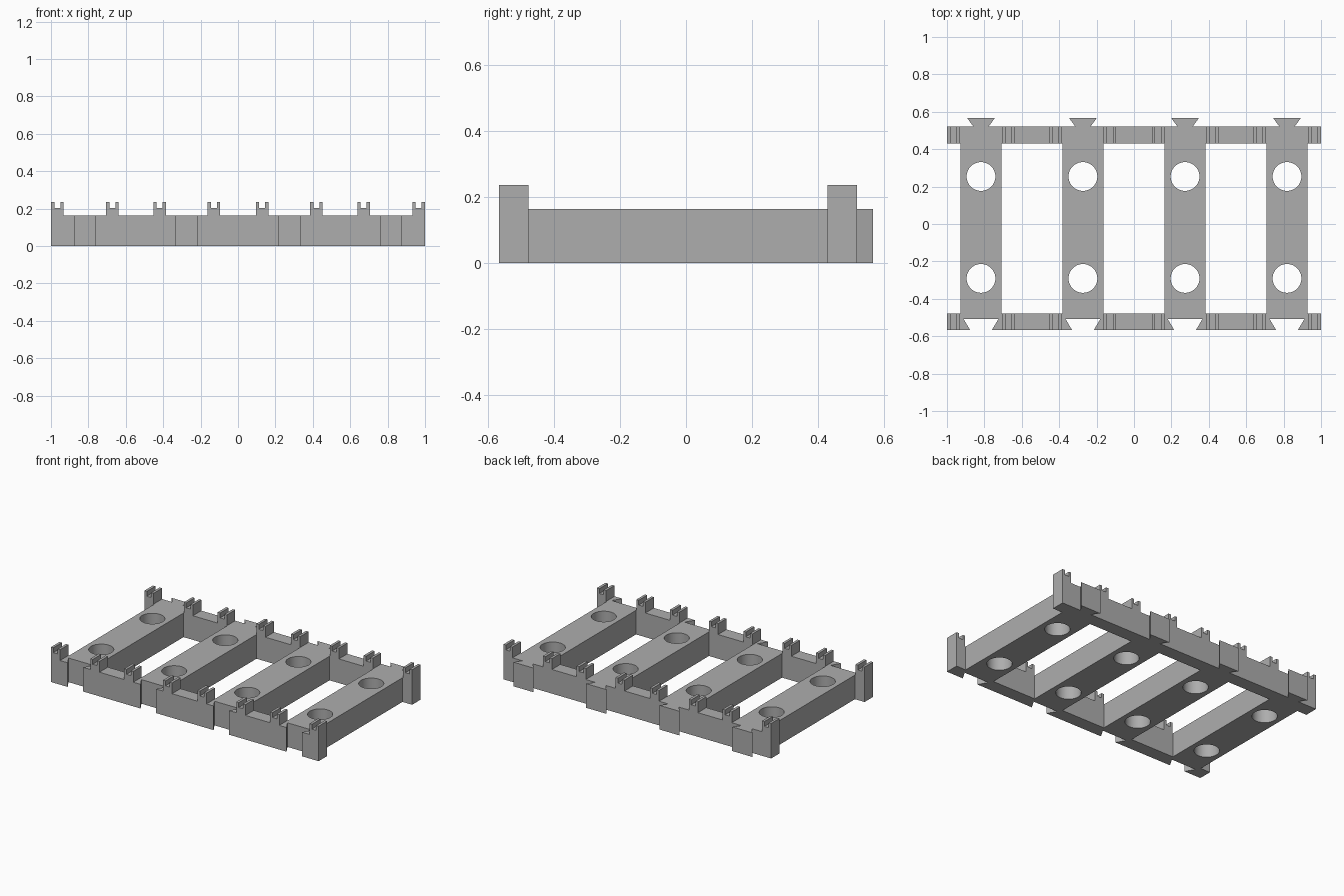
import bpy, bmesh, math

cube = bpy.data.objects.get("Cube")
if cube:
    bpy.data.objects.remove(cube, do_unlink=True)

grey = bpy.data.materials.new("plain grey")
grey.use_nodes = True
colour = (0.42, 0.42, 0.42, 1)
grey.diffuse_color = colour
grey.node_tree.nodes["Principled BSDF"].inputs["Base Color"].default_value = colour

DECK, POST, NOTCH = 0.163, 0.236, 0.203
POST_W, PRONG = 0.068, 0.018
BACK_END = 0.52
slats = [-0.818, -0.273, 0.273, 0.818]
post_starts = [-1, -0.706, -0.453, -0.163, 0.095, 0.385, 0.638, 0.932]


def prism(name, outline, vector):
    """Extrude a closed outline of 3D points along a vector."""
    bm = bmesh.new()
    face = bm.faces.new([bm.verts.new(p) for p in outline])
    moved = bmesh.ops.extrude_face_region(bm, geom=[face])["geom"]
    bmesh.ops.translate(bm, vec=vector, verts=[v for v in moved if isinstance(v, bmesh.types.BMVert)])
    bmesh.ops.recalc_face_normals(bm, faces=bm.faces)
    mesh = bpy.data.meshes.new(name)
    bm.to_mesh(mesh)
    bm.free()
    mesh.materials.append(grey)
    ob = bpy.data.objects.new(name, mesh)
    bpy.context.collection.objects.link(ob)
    return ob


def plan_prism(name, points, low=0, high=DECK):
    return prism(name, [(x, y, low) for x, y in points], (0, 0, high - low))


def combine(target, tools, operation):
    """Apply exact booleans one by one and drop the tools."""
    for tool in tools:
        mod = target.modifiers.new("bool", "BOOLEAN")
        mod.operation, mod.solver, mod.object = operation, "EXACT", tool
        graph = bpy.context.evaluated_depsgraph_get()
        mesh = bpy.data.meshes.new_from_object(target.evaluated_get(graph))
        target.modifiers.clear()
        target.data = mesh
        bpy.data.objects.remove(tool, do_unlink=True)


# Toothed rail: forked posts rising from a level bar
def rail(name, y):
    pts = [(-1, 0)]
    for x in post_starts:
        a, b, c = x + PRONG, x + POST_W - PRONG, x + POST_W
        pts += [(x, DECK), (x, POST), (a, POST), (a, NOTCH),
                (b, NOTCH), (b, POST), (c, POST), (c, DECK)]
    pts = pts[:1] + pts[2:-1] + [(1, 0)]
    return prism(name, [(x, y, z) for x, z in pts], (0, 0.09, 0))


frame = rail("rail_frame", -0.568)
parts = [rail("back_rail", BACK_END - 0.09)]

# Slats joining the rails, each with a dovetail tongue at the back
for cx in slats:
    parts.append(plan_prism("slat", [
        (cx - 0.11, -0.53), (cx + 0.11, -0.53), (cx + 0.11, BACK_END),
        (cx + 0.04, BACK_END), (cx + 0.075, 0.568), (cx - 0.075, 0.568),
        (cx - 0.04, BACK_END), (cx - 0.11, BACK_END)]))
combine(frame, parts, "UNION")

# Dovetail sockets and round holes
cutters = []
for cx in slats:
    cutters.append(plan_prism("socket_cutter", [
        (cx - 0.0515, -0.578), (cx + 0.0515, -0.578),
        (cx + 0.093, -0.508), (cx - 0.093, -0.508)], -0.1, 0.3))
    for cy in (-0.291, 0.254):
        ring = [math.tau * i / 48 for i in range(48)]
        cutters.append(plan_prism("hole_cutter", [
            (cx + 0.077 * math.cos(t), cy + 0.077 * math.sin(t)) for t in ring], -0.1, 0.3))
combine(frame, cutters, "DIFFERENCE")

# Tidy flat faces, keep hole walls smooth
bm = bmesh.new()
bm.from_mesh(frame.data)
bmesh.ops.remove_doubles(bm, verts=bm.verts, dist=0.0002)
bmesh.ops.dissolve_limit(bm, angle_limit=0.01, verts=bm.verts, edges=bm.edges)
bm.to_mesh(frame.data)
bm.free()
bpy.ops.object.select_all(action="DESELECT")
frame.select_set(True)
bpy.context.view_layer.objects.active = frame
bpy.ops.object.shade_smooth_by_angle(angle=math.radians(30))
